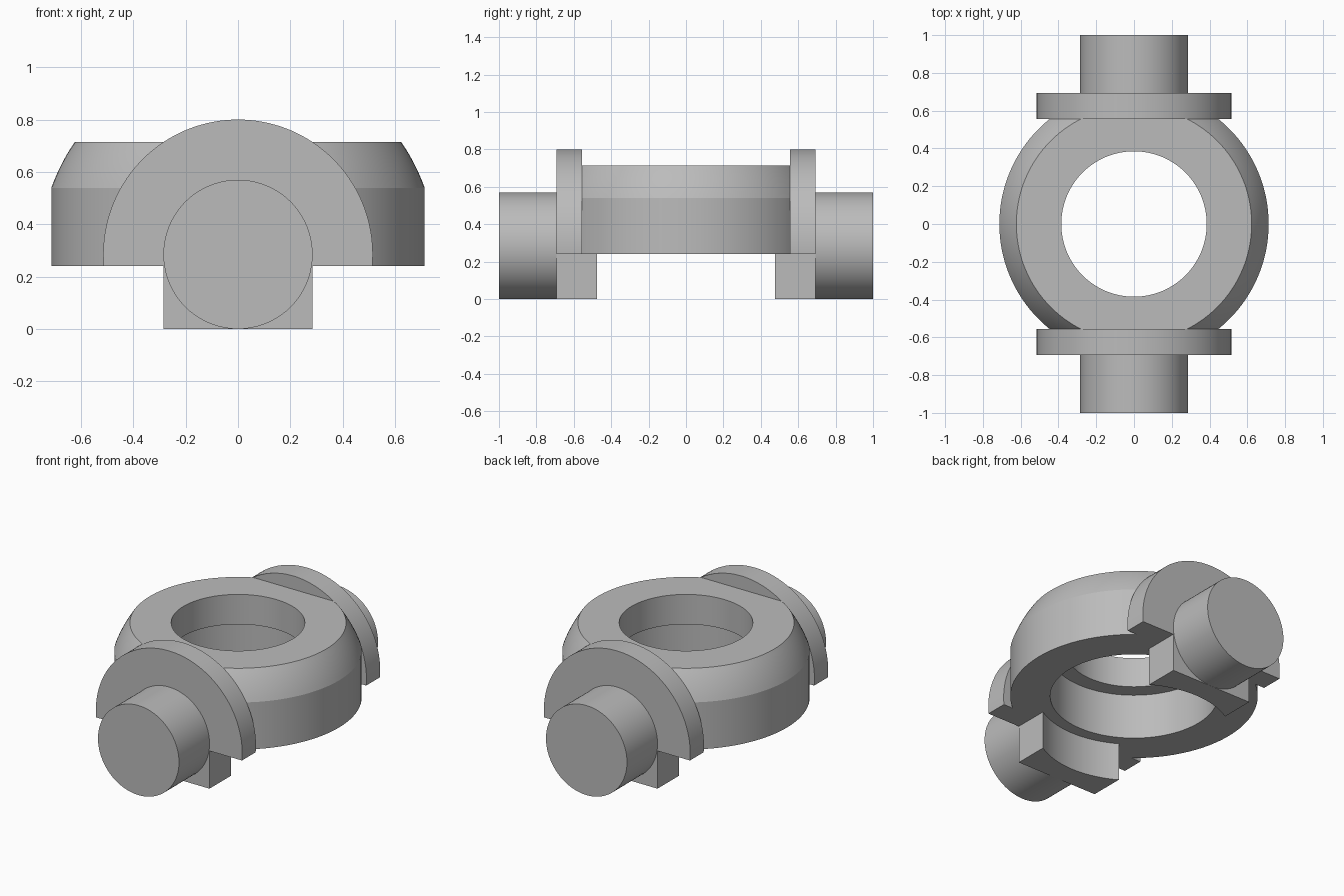
import bpy, bmesh
from math import sin, cos, asin, sqrt, pi, radians
from mathutils import Vector

if "Cube" in bpy.data.objects:
    bpy.data.objects.remove(bpy.data.objects["Cube"])

AXIS_Z = 0.285     # height of the trunnion axis
BASE_Z = 0.24      # underside of ring and collars
TOP_Z = 0.715
RING_R = 0.713
DOME_R = 0.757     # spherical shoulder around the trunnion axis centre
COLLAR_R = 0.515
COLLAR_IN, COLLAR_OUT = 0.555, 0.693
LUG_W = 0.285

grey = bpy.data.materials.new("plain grey")
grey.use_nodes = True
colour = (0.5, 0.5, 0.5, 1)
grey.diffuse_color = colour
grey.node_tree.nodes["Principled BSDF"].inputs["Base Color"].default_value = colour


def finish(name, bm):
    bmesh.ops.recalc_face_normals(bm, faces=bm.faces)
    mesh = bpy.data.meshes.new(name)
    bm.to_mesh(mesh)
    bm.free()
    obj = bpy.data.objects.new(name, mesh)
    bpy.context.collection.objects.link(obj)
    mesh.materials.append(grey)
    bpy.ops.object.select_all(action="DESELECT")
    obj.select_set(True)
    bpy.context.view_layer.objects.active = obj
    bpy.ops.object.shade_smooth_by_angle(angle=radians(20))
    return obj


def prism(name, outline, offset):
    """Extrude a closed planar outline along an offset."""
    bm = bmesh.new()
    face = bm.faces.new([bm.verts.new(p) for p in outline])
    moved = bmesh.ops.extrude_face_region(bm, geom=[face], use_keep_orig=True)["geom"]
    bmesh.ops.translate(bm, vec=offset,
                        verts=[v for v in moved if isinstance(v, bmesh.types.BMVert)])
    return finish(name, bm)


def arc(radius, start, end, steps):
    return [(radius * cos(start + (end - start) * i / steps),
             radius * sin(start + (end - start) * i / steps)) for i in range(steps + 1)]


# Ring: turned section with stepped bore and spherical shoulder
def shoulder(z):
    return sqrt(DOME_R ** 2 - (z - AXIS_Z) ** 2)


edge_z = AXIS_Z + sqrt(DOME_R ** 2 - RING_R ** 2)
section = [(0.385, TOP_Z), (0.385, 0.525), (0.483, 0.525), (0.483, BASE_Z), (RING_R, BASE_Z)]
for i in range(9):
    z = edge_z + (TOP_Z - edge_z) * i / 8
    section.append((shoulder(z), z))

bm = bmesh.new()
verts = [bm.verts.new((r, 0, z)) for r, z in section]
edges = [bm.edges.new((verts[i - 1], verts[i])) for i in range(len(verts))]
bmesh.ops.spin(bm, geom=verts + edges, cent=(0, 0, 0), axis=(0, 0, 1),
               angle=2 * pi, steps=128, use_merge=True)
bmesh.ops.remove_doubles(bm, verts=bm.verts, dist=0.0001)
# Flat sides where the collars sit
for side in (-1, 1):
    bmesh.ops.bisect_plane(bm, geom=bm.verts[:] + bm.edges[:] + bm.faces[:],
                           plane_co=(0, side * COLLAR_IN, 0),
                           plane_no=(0, side, 0), clear_outer=True)
finish("ring", bm)

for side, label in ((-1, "front"), (1, "back")):
    # Collar: disc with its lower part cut flat
    dip = asin((AXIS_Z - BASE_Z) / COLLAR_R)
    outline = [(x, side * COLLAR_IN, AXIS_Z + z)
               for x, z in arc(COLLAR_R, -dip, pi + dip, 72)]
    prism(label + "_collar", outline, Vector((0, side * (COLLAR_OUT - COLLAR_IN), 0)))

    # Trunnion pin
    outline = [(x, side * COLLAR_OUT, AXIS_Z + z) for x, z in arc(LUG_W, 0, 2 * pi, 80)[:-1]]
    prism(label + "_pin", outline, Vector((0, side * (1 - COLLAR_OUT), 0)))

    # Lug below the collar, with a concave inner face
    half = asin(LUG_W / COLLAR_IN)
    plan = arc(COLLAR_IN, pi / 2 - half, pi / 2 + half, 20)
    plan += [(-LUG_W, COLLAR_OUT), (LUG_W, COLLAR_OUT)]
    prism(label + "_lug", [(x, side * y, 0) for x, y in plan], Vector((0, 0, BASE_Z)))
